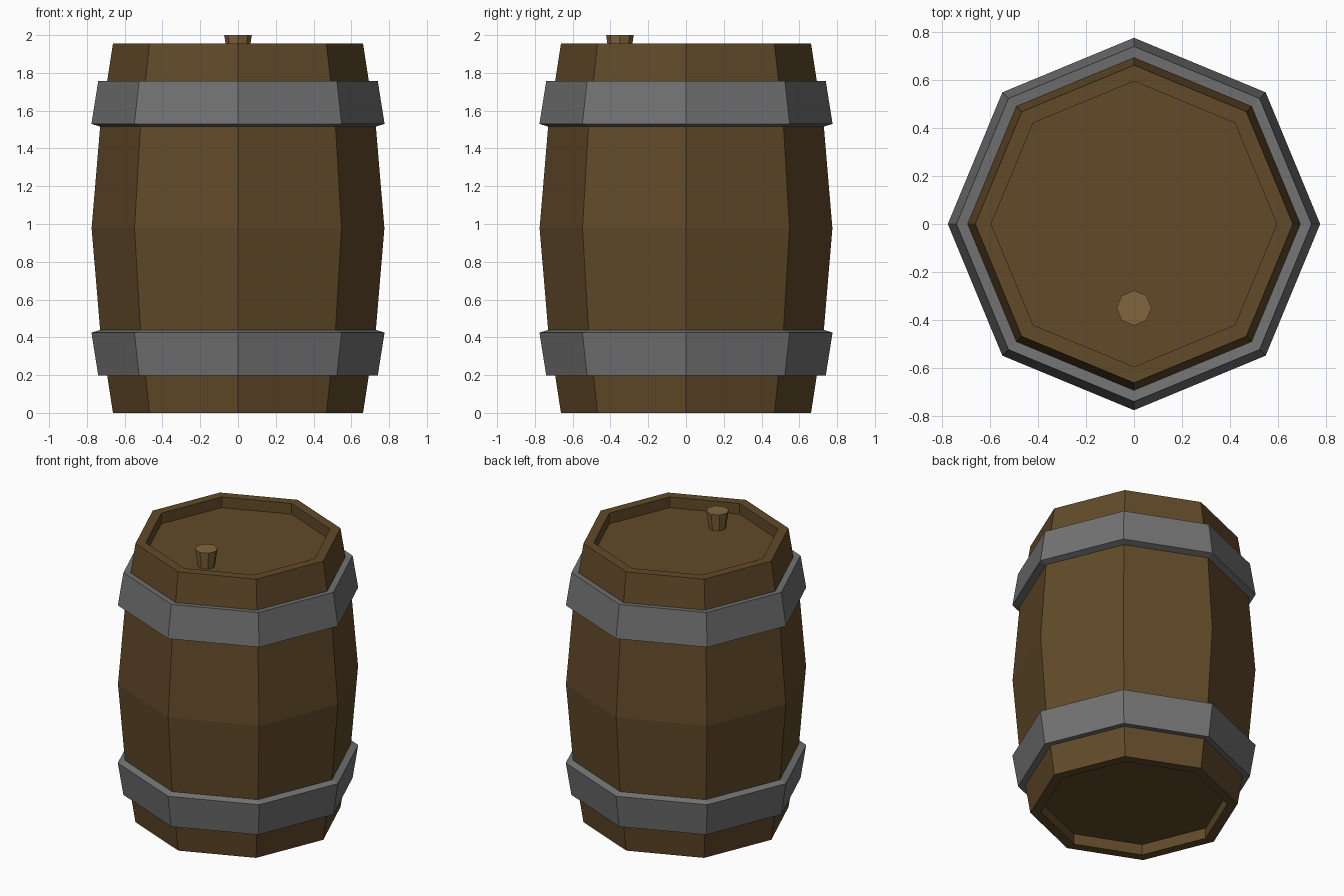
import bpy, bmesh
from math import cos, sin, tau

if "Cube" in bpy.data.objects:
    bpy.data.objects.remove(bpy.data.objects["Cube"])


def material(name, rgb):
    m = bpy.data.materials.new(name)
    m.diffuse_color = (*rgb, 1)
    m.use_nodes = True
    m.node_tree.nodes["Principled BSDF"].inputs["Base Color"].default_value = m.diffuse_color
    return m


def lathe(name, profile, mat, closed=False, centre=(0, 0), sides=8):
    """Turn a (radius, z) profile into a flat-sided solid: a ring if closed, else capped."""
    bm = bmesh.new()
    rings = [[bm.verts.new((centre[0] + r * cos(tau * i / sides),
                            centre[1] + r * sin(tau * i / sides), z))
              for i in range(sides)] for r, z in profile]
    pairs = list(zip(rings, rings[1:]))
    if closed:
        pairs.append((rings[-1], rings[0]))
    else:
        bm.faces.new(rings[0])
        bm.faces.new(rings[-1])
    for a, b in pairs:
        for i in range(sides):
            j = (i + 1) % sides
            bm.faces.new((a[i], a[j], b[j], b[i]))
    bmesh.ops.recalc_face_normals(bm, faces=bm.faces)
    mesh = bpy.data.meshes.new(name)
    bm.to_mesh(mesh)
    bm.free()
    mesh.materials.append(mat)
    obj = bpy.data.objects.new(name, mesh)
    bpy.context.collection.objects.link(obj)
    return obj


wood = material("wood", (0.12, 0.068, 0.022))
iron = material("iron", (0.17, 0.17, 0.17))
cork = material("cork", (0.22, 0.13, 0.045))

H = 1.955  # barrel height without the stopper

# Barrel body with recessed ends; lower half mirrored to the upper half
half = [(0.595, 0.075), (0.595, 0), (0.662, 0), (0.73, 0.44)]
body = half + [(0.775, H / 2)] + [(r, H - z) for r, z in reversed(half)]
lathe("barrel_body", body, wood)

# Iron hoops, flaring towards the middle of the barrel
hoop = [(0.69, 0.203), (0.74, 0.198), (0.776, 0.425), (0.728, 0.44)]
lathe("lower_hoop", hoop, iron, closed=True)
lathe("upper_hoop", [(r, H - z) for r, z in hoop], iron, closed=True)

# Tapered stopper in the lid
lathe("stopper", [(0.052, 1.86), (0.073, 2.0)], cork, centre=(0, -0.35))
